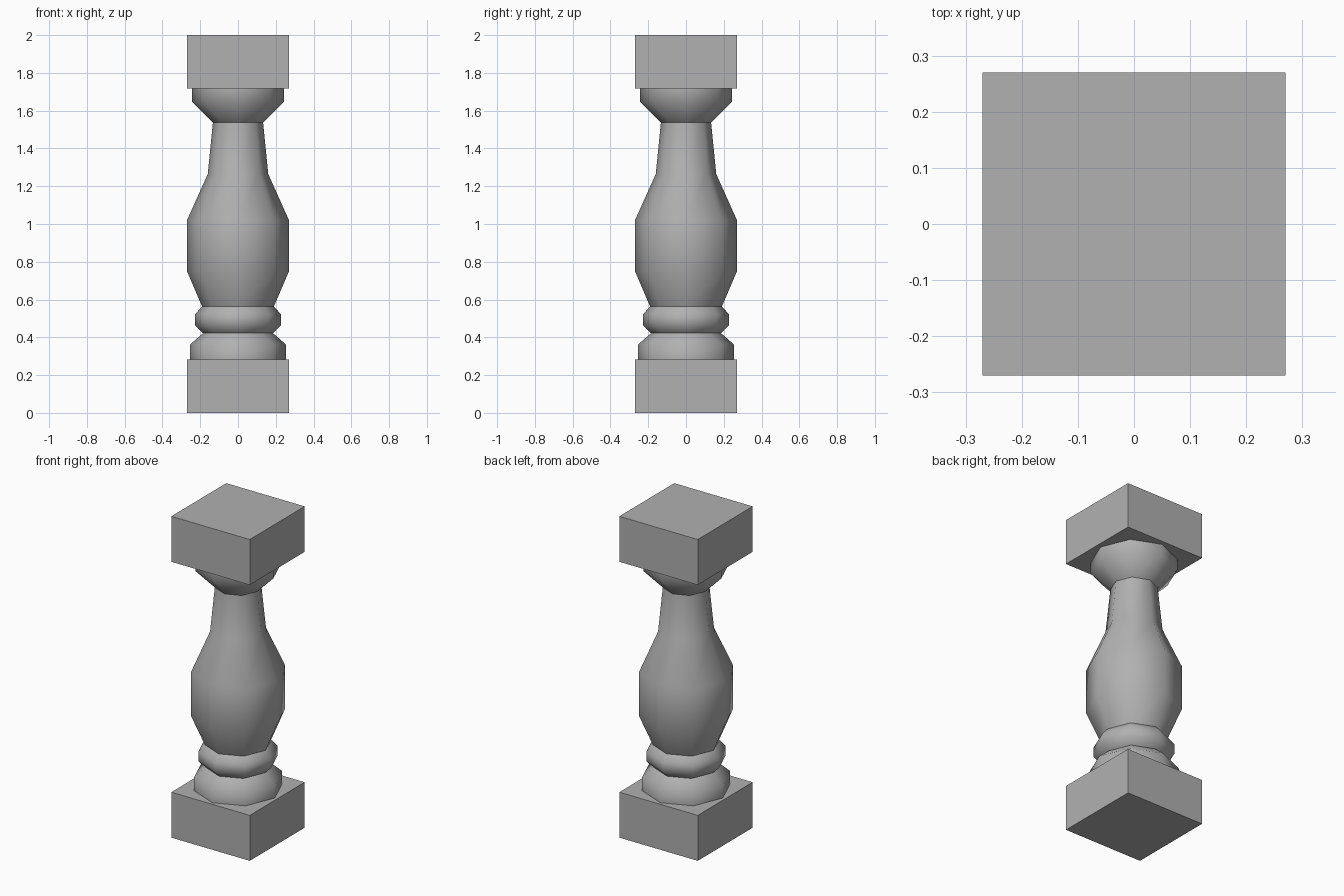
import bpy, bmesh
from math import cos, sin, pi

if "Cube" in bpy.data.objects:
    bpy.data.objects.remove(bpy.data.objects["Cube"])

SIDES = 8

# Mid-grey stone
stone = bpy.data.materials.new("stone")
stone.diffuse_color = (0.44, 0.44, 0.44, 1)
stone.use_nodes = True
stone.node_tree.nodes["Principled BSDF"].inputs["Base Color"].default_value = stone.diffuse_color


def block(name, z0, z1, half):
    bpy.ops.mesh.primitive_cube_add(size=1, location=(0, 0, (z0 + z1) / 2))
    ob = bpy.context.object
    ob.name = name
    ob.scale = (2 * half, 2 * half, z1 - z0)
    ob.data.materials.append(stone)
    return ob


def turned(name, profile):
    """Smooth eight-sided turned section from (radius, height) points."""
    bm = bmesh.new()
    rings = [[bm.verts.new((r * cos(2 * pi * i / SIDES), r * sin(2 * pi * i / SIDES), z))
              for i in range(SIDES)] for r, z in profile]
    for low, high in zip(rings, rings[1:]):
        for i in range(SIDES):
            j = (i + 1) % SIDES
            bm.faces.new((low[i], low[j], high[j], high[i])).smooth = True
    mesh = bpy.data.meshes.new(name)
    bm.to_mesh(mesh)
    bm.free()
    mesh.materials.append(stone)
    ob = bpy.data.objects.new(name, mesh)
    bpy.context.collection.objects.link(ob)
    return ob


# Square plinth and top block
block("base_block", 0, 0.283, 0.27)
block("top_block", 1.717, 2.0, 0.27)

# Turned sections, separate so the seams between them stay crisp
turned("foot_ring", [(0.253, 0.283), (0.253, 0.363), (0.185, 0.422)])
turned("bead_ring", [(0.185, 0.422), (0.227, 0.462), (0.227, 0.523), (0.19, 0.563)])
turned("vase_body", [(0.19, 0.563), (0.27, 0.75), (0.27, 1.02), (0.16, 1.265), (0.133, 1.537)])
turned("capital", [(0.133, 1.537), (0.243, 1.647), (0.243, 1.717)])
